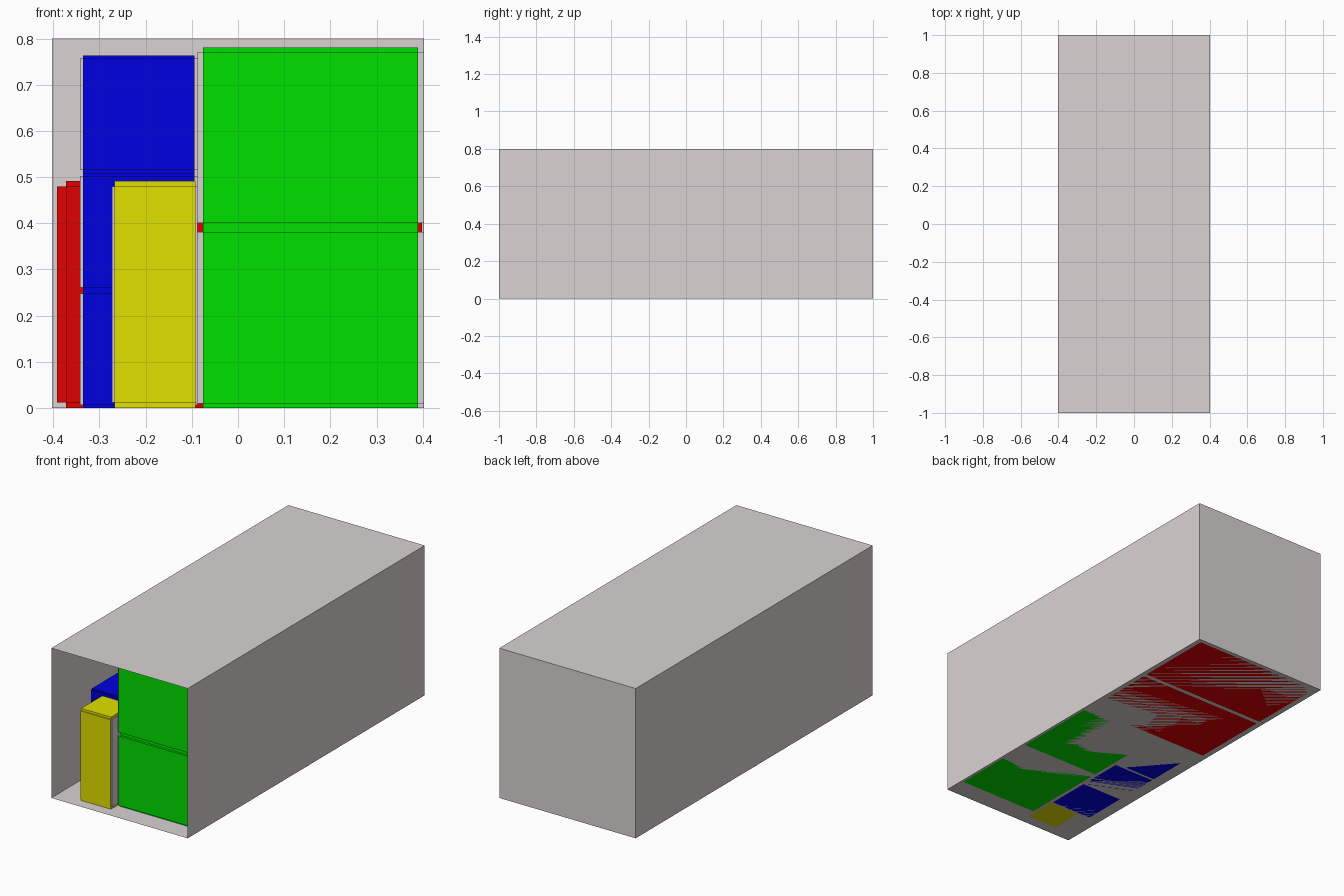
import bpy, bmesh
from mathutils import Vector

if "Cube" in bpy.data.objects:
    bpy.data.objects.remove(bpy.data.objects["Cube"])

W, L, H = 0.806, 2.0, 0.8
INSET = 0.95


def material(name, colour):
    m = bpy.data.materials.new(name)
    m.diffuse_color = (*colour, 1)
    m.use_nodes = True
    m.node_tree.nodes["Principled BSDF"].inputs["Base Color"].default_value = m.diffuse_color
    return m


RED = material("red", (0.75, 0.0, 0.0))
GREEN = material("green", (0.0, 0.75, 0.0))
BLUE = material("blue", (0.0, 0.0, 0.75))
YELLOW = material("yellow", (0.75, 0.75, 0.0))
PALE = material("pale", (0.7, 0.65, 0.65))


def add_box(bm, lo, size, slot=0):
    verts = bmesh.ops.create_cube(bm, size=1)["verts"]
    for v in verts:
        v.co = Vector(lo[i] + size[i] * (v.co[i] + 0.5) for i in range(3))
    for f in {f for v in verts for f in v.link_faces}:
        f.material_index = slot


def finish(bm, name, mats):
    me = bpy.data.meshes.new(name)
    bm.to_mesh(me)
    bm.free()
    for m in mats:
        me.materials.append(m)
    ob = bpy.data.objects.new(name, me)
    bpy.context.collection.objects.link(ob)
    return ob


def parcel(name, lo, size, colour, pale_sides=True):
    """Three crossed blocks, each full length along one axis: stepped edges."""
    bm = bmesh.new()
    for axis in range(3):
        s = [size[i] * (1 if i == axis else INSET) for i in range(3)]
        p = [lo[i] + (size[i] - s[i]) / 2 for i in range(3)]
        add_box(bm, p, s, 1 if axis == 0 and pale_sides else 0)
    finish(bm, name, [colour, PALE])


# Container shell, open at the front
bm = bmesh.new()
add_box(bm, (-W / 2, -L / 2, 0), (W, L, H))
bm.normal_update()
bmesh.ops.delete(bm, geom=[f for f in bm.faces if f.normal.y < -0.5], context='FACES')
finish(bm, "container", [PALE])

# Green parcels, stacked two high on the right
for row in range(2):
    for level in range(2):
        parcel("green_parcel", (-0.0875, -0.90 + 0.49 * row, 0.3905 * level),
               (0.49, 0.49, 0.3905), GREEN)

# Blue cubes on the left: front column two high, the rest three high
for row, levels in enumerate((2, 3, 3)):
    for level in range(levels):
        parcel("blue_parcel", (-0.342, -0.76 + 0.2545 * row, 0.2545 * level),
               (0.2545, 0.2545, 0.2545), BLUE)

# Tall yellow parcel at the front
parcel("yellow_parcel", (-0.2725, -0.945, 0), (0.185, 0.185, 0.492), YELLOW)

# Wide red parcels across the back
for row in range(2):
    parcel("red_parcel", (-0.392, 0.09 + 0.45 * row, 0), (0.79, 0.45, 0.492), RED, False)
